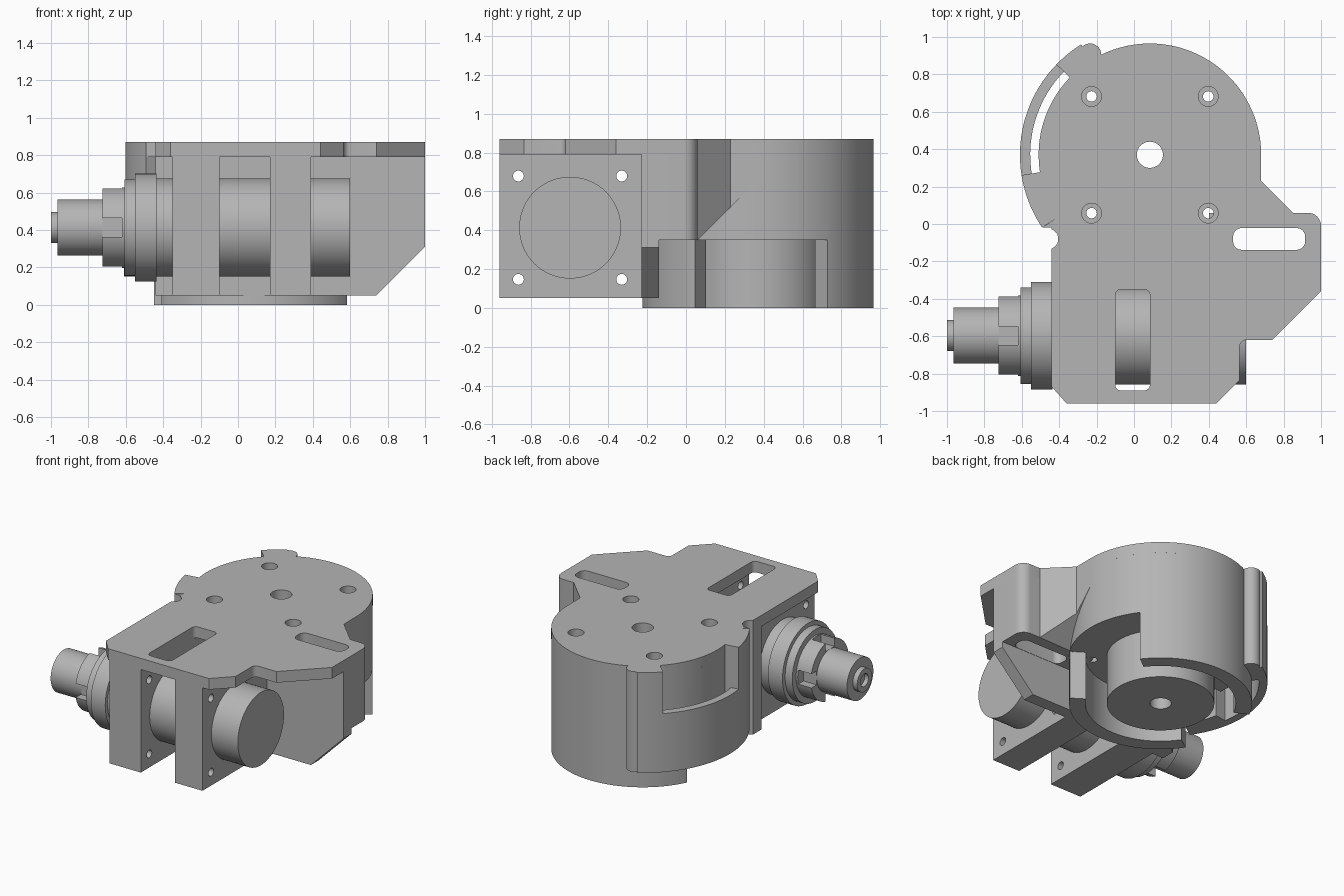
import bpy, bmesh
from math import sin, cos, radians, pi
from mathutils import Vector, Matrix

if "Cube" in bpy.data.objects:
    bpy.data.objects.remove(bpy.data.objects["Cube"])

grey = bpy.data.materials.new("machined grey")
grey.use_nodes = True
colour = (0.46, 0.46, 0.46, 1)
grey.diffuse_color = colour
grey.node_tree.nodes["Principled BSDF"].inputs["Base Color"].default_value = colour

CX, CY = 0.085, 0.37      # housing axis
MY, MZ = -0.597, 0.413    # motor axis
TOP, UNDER = 0.87, 0.79   # top plate faces
parts = []


def finish(name, bm):
    bmesh.ops.recalc_face_normals(bm, faces=bm.faces)
    mesh = bpy.data.meshes.new(name)
    bm.to_mesh(mesh)
    bm.free()
    mesh.materials.append(grey)
    obj = bpy.data.objects.new(name, mesh)
    bpy.context.collection.objects.link(obj)
    parts.append(obj)
    return obj


def prism(name, pts, lo, hi, axis="z"):
    """Extrude a 2D outline along z (outline in xy) or along y (outline in xz)."""
    place = (lambda a, b: (a, b, lo)) if axis == "z" else (lambda a, b: (a, lo, b))
    push = (0, 0, hi - lo) if axis == "z" else (0, hi - lo, 0)
    bm = bmesh.new()
    face = bm.faces.new([bm.verts.new(place(*p)) for p in pts])
    new = bmesh.ops.extrude_face_region(bm, geom=[face])
    bmesh.ops.translate(bm, vec=push, verts=[v for v in new["geom"] if isinstance(v, bmesh.types.BMVert)])
    return finish(name, bm)


def arc(x, y, r, a0, a1, n=24):
    return [(x + r * cos(radians(a0 + (a1 - a0) * i / n)),
             y + r * sin(radians(a0 + (a1 - a0) * i / n))) for i in range(n + 1)]


def box(name, x0, x1, y0, y1, z0, z1):
    return prism(name, [(x0, y0), (x1, y0), (x1, y1), (x0, y1)], z0, z1)


def disc(name, x, y, r, z0, z1, n=64):
    return prism(name, arc(x, y, r, 0, 360 - 360 / n, n - 1), z0, z1)


def sector(name, r0, r1, a0, a1, z0, z1):
    return prism(name, arc(CX, CY, r1, a0, a1) + arc(CX, CY, r0, a1, a0), z0, z1)


def rounded(name, x0, x1, y0, y1, r, z0, z1):
    pts = []
    for x, y, a in ((x1 - r, y1 - r, 0), (x0 + r, y1 - r, 90), (x0 + r, y0 + r, 180), (x1 - r, y0 + r, 270)):
        pts += arc(x, y, r, a, a + 90, 8)
    return prism(name, pts, z0, z1)


def rod_x(name, y, z, r, x0, x1, n=24):
    bm = bmesh.new()
    m = Matrix.Translation(((x0 + x1) / 2, y, z)) @ Matrix.Rotation(pi / 2, 4, "Y")
    bmesh.ops.create_cone(bm, cap_ends=True, segments=n, radius1=r, radius2=r, depth=x1 - x0, matrix=m)
    return finish(name, bm)


def cut(cutter, *targets):
    for t in targets:
        mod = t.modifiers.new("cut", "BOOLEAN")
        mod.operation, mod.solver, mod.object = "DIFFERENCE", "EXACT", cutter
        with bpy.context.temp_override(object=t, active_object=t, selected_objects=[t]):
            bpy.ops.object.modifier_apply(modifier=mod.name)
    parts.remove(cutter)
    bpy.data.objects.remove(cutter)


# Top plate: dome outline, slotted ear on the left, motor shelf at the front
outline = arc(CX, CY, 0.595, 0, 214, 72)
outline += [(-0.49, -0.02), (-0.44, -0.02), (-0.44, -0.87), (-0.36, -0.96), (0.44, -0.96), (0.565, -0.835)]
outline += arc(0.6, -0.655, 0.035, 180, 90, 6)
outline += [(0.74, -0.62), (1, -0.36)] + arc(0.93, -0.01, 0.07, 0, 90, 8) + [(0.85, 0.06), (0.68, 0.23)]
plate = prism("top_plate", outline, UNDER, TOP)

# Round housing with an open pocket beneath
housing = disc("round_housing", CX, CY, 0.595, 0, UNDER + 0.01, 96)
side_block = box("right_block", -0.44, 0, -0.15, -0.02, 0.05, UNDER + 0.005)
cut(disc("pocket", CX, CY, 0.49, -0.1, 0.35), housing, side_block)
for a0, a1 in ((-33, 37), (154, 214)):
    cut(sector("port", 0.3, 0.8, a0, a1, -0.1, 0.35), housing)
hub = disc("hub", CX, CY, 0.35, 0, 0.36)

# Mounting wall with a clipped corner, and the slotted ear behind it
wall = prism("mounting_wall", [(-0.44, 0.05), (0.74, 0.05), (1, 0.31), (1, UNDER), (-0.44, UNDER)],
             -0.23, -0.14, "y")
ear = prism("slotted_ear", [(0.4, -0.141), (1, -0.141)] + arc(0.93, -0.01, 0.07, 0, 90, 8) + [(0.4, 0.06)],
            0.35, UNDER + 0.005)
gusset = prism("ear_gusset", [(0.45, 0.055), (0.85, 0.06), (0.68, 0.23), (0.68, 0.37), (0.45, 0.37)],
               0.345, UNDER + 0.005)
bm = bmesh.new()
bm.from_mesh(gusset.data)
slope = bmesh.ops.bisect_plane(bm, geom=bm.verts[:] + bm.edges[:] + bm.faces[:], plane_co=(0, 0.06, 0.35),
                               plane_no=(0, 1, -1), clear_outer=True)
bmesh.ops.holes_fill(bm, edges=[e for e in slope["geom_cut"] if isinstance(e, bmesh.types.BMEdge)])
bm.to_mesh(gusset.data)
bm.free()

# Curved guard on the right side, joined to the housing at both ends
sector("curved_guard", 0.64, 0.695, 123, 213, 0.15, 0.57)
sector("guard_back_end", 0.55, 0.695, 122, 136, 0.15, TOP)
sector("guard_front_end", 0.55, 0.695, 189, 214, 0.15, TOP)
disc("guard_round_tip", -0.235, 0.905, 0.06, 0.15, TOP, 32)

# Holes through the plate and the parts under it
cut(disc("axle_hole", CX, CY, 0.07, -0.1, 1, 40), plate, housing, hub)
for sx in (-1, 1):
    for sy in (-1, 1):
        x, y = CX + sx * 0.312, CY + sy * 0.312
        cut(disc("screw_hole", x, y, 0.028, 0.2, 1, 24), plate, housing)
        cut(disc("counterbore", x, y, 0.053, UNDER + 0.03, 1, 32), plate)
cut(rounded("ear_slot", 0.53, 0.915, -0.138, -0.022, 0.045, 0.2, 1), plate, ear, gusset)
cut(rounded("shelf_window", -0.1, 0.085, -0.89, -0.35, 0.03, 0.7, 1), plate)
cut(disc("side_notch", -0.46, -0.08, 0.055, 0, 1, 32), plate, side_block)

# Two motor brackets with screw holes
brackets = [box("right_bracket", -0.35, -0.1, -0.96, -0.2, 0.05, UNDER),
            box("left_bracket", 0.17, 0.39, -0.96, -0.2, 0.05, UNDER)]
for sy in (-1, 1):
    for sz in (-1, 1):
        cut(rod_x("bracket_hole", MY + sy * 0.266, MZ + sz * 0.266, 0.028, -0.6, 0.8), *brackets)

# Motor, flanges, coupling and shaft along x
rod_x("motor_body", MY, MZ, 0.262, -0.45, 0.6, 72)
rod_x("large_flange", MY, MZ, 0.288, -0.55, -0.435, 72)
rod_x("small_flange", MY, MZ, 0.258, -0.607, -0.54, 72)
jaw = rod_x("coupling_jaws", MY, MZ, 0.215, -0.725, -0.6, 64)
for dy, dz in ((0, 1), (1, 0), (0, -1), (-1, 0)):
    y, z = MY + dy * 0.23, MZ + dz * 0.23
    wy, wz = (0.08, 0.05) if dy else (0.05, 0.08)
    cut(box("jaw_gap", -0.8, -0.62, y - wy, y + wy, z - wz, z + wz), jaw)
rod_x("coupling_sleeve", MY, MZ, 0.15, -0.965, -0.6, 56)
tip = rod_x("shaft_tip", MY, MZ, 0.083, -1, -0.95, 40)
cut(rod_x("tip_bore", MY, MZ, 0.045, -1.1, -0.97, 32), tip)

# Smooth round surfaces, sharp edges kept
bpy.ops.object.select_all(action="DESELECT")
for obj in parts:
    obj.select_set(True)
bpy.context.view_layer.objects.active = parts[0]
bpy.ops.object.shade_smooth_by_angle(angle=radians(30))
